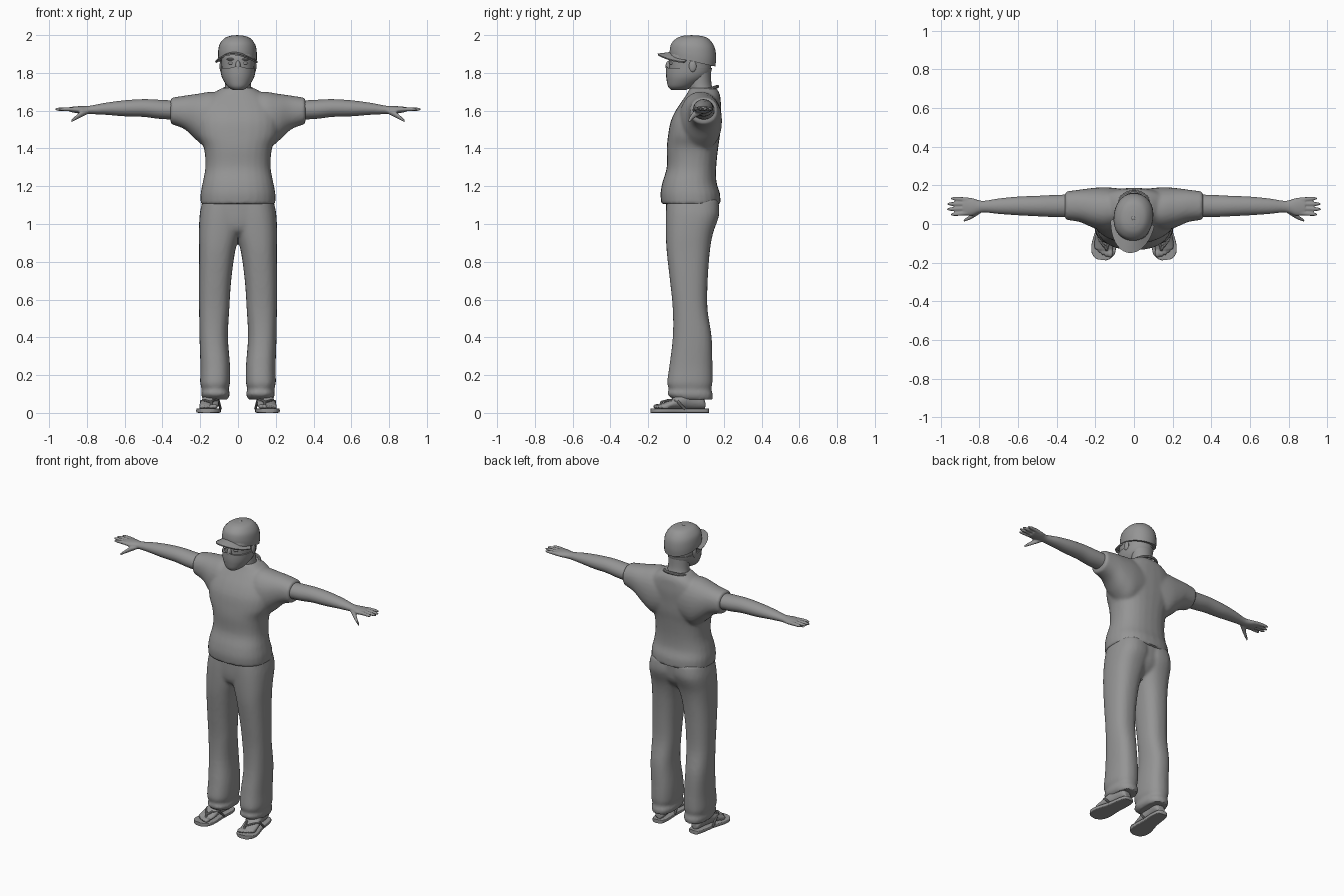
import bpy, bmesh, math
from mathutils import Vector, Matrix

grey = bpy.data.materials.new("plain_grey")
grey.diffuse_color = (0.3, 0.3, 0.3, 1)


def catmull(a, b, c, d, t):
    return 0.5 * (2*b + (c-a)*t + (2*a-5*b+4*c-d)*t*t + (3*b-a-3*c+d)*t**3)


def loft(bm, axis, rings, p=2.0, segs=28, steps=4):
    """Closed tube along an axis; ring = (position, u_min, u_max, v_min, v_max)."""
    rows, n = [], len(rings)
    for i in range(n - 1):
        four = [rings[max(i-1, 0)], rings[i], rings[i+1], rings[min(i+2, n-1)]]
        for k in range(steps):
            rows.append([catmull(*q, k / steps) for q in zip(*four)])
    rows.append(rings[-1])
    loops = []
    for pos, u0, u1, v0, v1 in rows:
        loop = []
        for s in range(segs):
            a = 2 * math.pi * s / segs
            c, d = math.cos(a), math.sin(a)
            u = (u0+u1)/2 + (u1-u0)/2 * math.copysign(abs(c)**(2/p), c)
            v = (v0+v1)/2 + (v1-v0)/2 * math.copysign(abs(d)**(2/p), d)
            co = {'x': (pos, u, v), 'y': (u, pos, v), 'z': (u, v, pos)}[axis]
            loop.append(bm.verts.new(co))
        loops.append(loop)
    for A, B in zip(loops, loops[1:]):
        for s in range(segs):
            t = (s + 1) % segs
            bm.faces.new((A[s], A[t], B[t], B[s]))
    bm.faces.new(loops[0])
    bm.faces.new(loops[-1])


def ball(bm, center, size):
    m = Matrix.Translation(center) @ Matrix.Diagonal((*size, 1))
    bmesh.ops.create_uvsphere(bm, u_segments=16, v_segments=10, radius=1, matrix=m)


def finish(name, bm, mirror=False, voxel=0, smooth=0, thick=0, angle=40):
    bmesh.ops.recalc_face_normals(bm, faces=bm.faces)
    me = bpy.data.meshes.new(name)
    bm.to_mesh(me)
    bm.free()
    me.materials.append(grey)
    ob = bpy.data.objects.new(name, me)
    bpy.context.collection.objects.link(ob)
    if mirror:
        ob.modifiers.new("mirror", 'MIRROR').use_mirror_merge = False
    if thick:
        ob.modifiers.new("thickness", 'SOLIDIFY').thickness = thick
    if voxel:
        r = ob.modifiers.new("fuse", 'REMESH')
        r.mode, r.voxel_size = 'VOXEL', voxel
        s = ob.modifiers.new("soften", 'SMOOTH')
        s.factor, s.iterations = 0.5, smooth
    bpy.ops.object.select_all(action='DESELECT')
    ob.select_set(True)
    bpy.context.view_layer.objects.active = ob
    bpy.ops.object.convert(target='MESH')
    bpy.ops.object.shade_smooth_by_angle(angle=math.radians(angle))
    return ob


def tube(name, pts, radius, cyclic=False, mirror=False):
    cu = bpy.data.curves.new(name, 'CURVE')
    cu.dimensions, cu.bevel_depth, cu.bevel_resolution = '3D', radius, 2
    cu.use_fill_caps = True
    sp = cu.splines.new('POLY')
    sp.points.add(len(pts) - 1)
    for q, co in zip(sp.points, pts):
        q.co = (*co, 1)
    sp.use_cyclic_u = cyclic
    tmp = bpy.data.objects.new(name + "_path", cu)
    bpy.context.collection.objects.link(tmp)
    bm = bmesh.new()
    bm.from_mesh(tmp.to_mesh())
    bpy.data.objects.remove(tmp)
    return finish(name, bm, mirror)


# T-shirt: torso and sleeves fused together
bm = bmesh.new()
loft(bm, 'z', [(1.105, -.198, .198, -.130, .182), (1.16, -.198, .198, -.135, .180),
               (1.22, -.187, .187, -.125, .162), (1.30, -.173, .173, -.102, .160),
               (1.40, -.180, .180, -.102, .170), (1.47, -.212, .212, -.095, .180),
               (1.54, -.220, .220, -.082, .184), (1.60, -.210, .210, -.055, .187),
               (1.65, -.185, .185, -.022, .184), (1.69, -.135, .135, .005, .178),
               (1.72, -.085, .085, .020, .160)], p=2.4)
loft(bm, 'x', [(.04, -.01, .18, 1.42, 1.69), (.14, -.035, .19, 1.39, 1.70),
               (.21, -.02, .187, 1.435, 1.69), (.28, .01, .178, 1.50, 1.68),
               (.357, .022, .168, 1.53, 1.668)], p=2.2)
finish("t_shirt", bm, mirror=True, voxel=.01, smooth=4)
tube("collar", [(.083*math.sin(a), .09 - .077*math.cos(a), 1.703 - .025*math.cos(a))
                for a in [math.tau*i/28 for i in range(28)]], .009, cyclic=True)

# Trousers: two legs and a seat fused together
bm = bmesh.new()
loft(bm, 'z', [(.07, .055, .185, -.065, .140), (.10, .042, .196, -.100, .142),
               (.125, .05, .192, -.090, .134), (.16, .042, .200, -.100, .140),
               (.25, .042, .199, -.088, .140), (.40, .053, .204, -.070, .136),
               (.55, .046, .206, -.070, .114), (.70, .036, .207, -.085, .115),
               (.85, .016, .206, -.102, .126), (.95, -.01, .207, -.107, .143),
               (1.05, -.03, .203, -.107, .176), (1.13, -.03, .187, -.102, .170)], p=2.4)
loft(bm, 'z', [(.925, -.04, .04, -.03, .08), (.96, -.12, .12, -.088, .125),
               (1.02, -.195, .195, -.105, .16), (1.13, -.187, .187, -.105, .170)], p=2.4)
finish("trousers", bm, mirror=True, voxel=.01, smooth=4)

# Arms with palm, fingers and thumb
bm = bmesh.new()
loft(bm, 'x', [(.335, .035, .153, 1.552, 1.653), (.42, .036, .150, 1.557, 1.658),
               (.50, .040, .146, 1.567, 1.661), (.60, .045, .142, 1.570, 1.655),
               (.70, .052, .132, 1.578, 1.642), (.785, .060, .120, 1.582, 1.626),
               (.84, .043, .135, 1.585, 1.624), (.885, .046, .138, 1.592, 1.620)])
for y0, y1, tip in [(.056, .05, .945), (.08, .077, .965), (.104, .104, .962), (.127, .132, .945)]:
    loft(bm, 'x', [(.86, y0-.011, y0+.011, 1.594, 1.618),
                   ((.86+tip)/2, (y0+y1)/2-.011, (y0+y1)/2+.011, 1.597, 1.619),
                   (tip-.012, y1-.009, y1+.009, 1.599, 1.616),
                   (tip+.004, y1-.004, y1+.004, 1.603, 1.611)], segs=12)
loft(bm, 'x', [(.79, .058, .10, 1.585, 1.61), (.825, .035, .068, 1.567, 1.60),
               (.855, .020, .042, 1.552, 1.578), (.882, .010, .024, 1.538, 1.553)], segs=12)
finish("arms", bm, mirror=True, voxel=.005, smooth=3)

# Neck
bm = bmesh.new()
loft(bm, 'z', [(1.69, -.075, .075, .022, .152), (1.74, -.068, .068, .015, .135),
               (1.82, -.070, .070, .015, .132)])
finish("neck", bm)

# Upper face, with nose bridge, brows, eyes and ears
bm = bmesh.new()
loft(bm, 'z', [(1.80, -.085, .085, -.088, .130), (1.85, -.088, .088, -.090, .135),
               (1.89, -.090, .090, -.088, .140), (1.92, -.085, .085, -.07, .135)], p=2.2)
ball(bm, (0, -.09, 1.835), (.014, .018, .03))
for s in (-1, 1):
    ball(bm, (s*.036, -.077, 1.872), (.024, .014, .007))
    ball(bm, (s*.036, -.076, 1.851), (.016, .011, .008))
    ball(bm, (s*.089, .035, 1.835), (.009, .02, .03))
finish("face", bm)

# Face mask, rising slightly over the nose
bm = bmesh.new()
loft(bm, 'z', [(1.710, -.028, .028, -.078, .000), (1.728, -.055, .055, -.095, .040),
               (1.765, -.080, .080, -.103, .100), (1.795, -.090, .090, -.106, .128),
               (1.825, -.093, .093, -.106, .138)], p=2.1)
for v in bm.verts:
    if v.co.z > 1.82 and v.co.y < -.05:
        v.co.z += .012 * max(0, 1 - abs(v.co.x) / .05)
finish("face_mask", bm)

# Cap, turned a little to one side
turn = (Matrix.Translation((-.003, .035, 0)) @ Matrix.Rotation(math.radians(-8), 4, 'Z')
        @ Matrix.Translation((0, -.035, 0)))
bm = bmesh.new()
loft(bm, 'z', [(1.865, -.101, .101, -.086, .156), (1.905, -.102, .102, -.086, .160),
               (1.95, -.094, .094, -.076, .150), (1.985, -.066, .066, -.046, .116),
               (1.997, -.03, .03, -.012, .070)], p=2.15)
for v in bm.verts:
    v.co.z -= .03 * (v.co.y - .035) / .12 * max(0, min(1, (1.99 - v.co.z) / .125))
ball(bm, (0, .03, 1.996), (.01, .01, .004))
bm.transform(turn)
finish("cap_crown", bm)

bm = bmesh.new()
grid = []
for i in range(25):
    a = math.radians(-80 + 160 * i / 24)
    sn, cs = math.sin(a), math.cos(a)
    grid.append([bm.verts.new(((.096 + .020*r)*sn, .035 - (.108 + .078*r)*cs,
                               1.912 - .044*sn*sn - .010*r)) for r in (0, .33, .67, 1)])
for A, B in zip(grid, grid[1:]):
    for k in range(3):
        bm.faces.new((A[k], B[k], B[k+1], A[k+1]))
bm.transform(turn)
finish("cap_brim", bm, thick=.008)

# Feet with toes, and sandals, toes turned out
toe_out = (Matrix.Translation((.145, 0, 0)) @ Matrix.Rotation(math.radians(6), 4, 'Z')
           @ Matrix.Translation((-.145, 0, 0)))
bm = bmesh.new()
loft(bm, 'y', [(.102, .12, .165, .022, .06), (.08, .107, .177, .02, .10),
               (.02, .103, .182, .02, .13), (-.03, .098, .188, .02, .105),
               (-.09, .092, .195, .02, .066), (-.135, .097, .19, .02, .046)])
loft(bm, 'z', [(.05, .11, .178, -.015, .10), (.12, .107, .177, -.01, .095)])
for i in range(5):
    ball(bm, (.106 + .0195*i, -.148 + .0022*i*i, .034 - .001*i),
         (.014 - .0012*i, .024, .013 - .001*i))
bm.transform(toe_out)
finish("feet", bm, mirror=True, voxel=.005, smooth=2)

bm = bmesh.new()
loft(bm, 'y', [(.120, .125, .163, 0, .024), (.108, .108, .180, 0, .024),
               (.06, .097, .188, 0, .024), (-.02, .092, .192, 0, .024),
               (-.10, .081, .207, 0, .024), (-.15, .084, .205, 0, .024),
               (-.177, .105, .188, 0, .024), (-.187, .125, .168, 0, .024)], p=7, segs=32)
bm.transform(toe_out)
finish("sandal_soles", bm, mirror=True)

for name, side in (("inner_strap", -1), ("outer_strap", 1)):
    pts = [(.128, -.138, .03), (.128, -.128, .058), (.143 + side*.024, -.09, .067),
           (.143 + side*.046, -.05, .062), (.143 + side*.052, -.01, .02)]
    tube(name, [toe_out @ Vector(q) for q in pts], .007, mirror=True)
